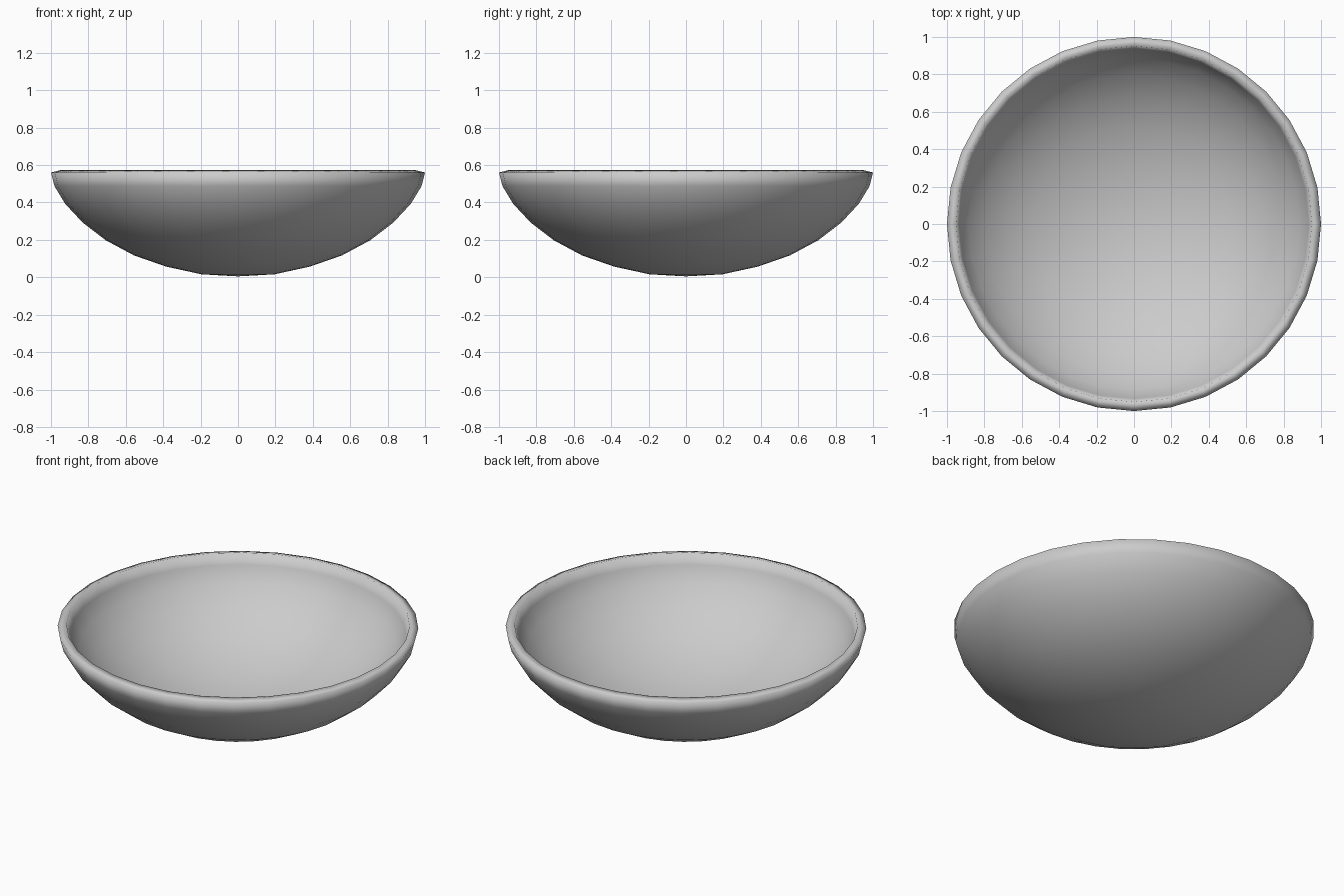
import bpy, bmesh, math

if "Cube" in bpy.data.objects:
    bpy.data.objects.remove(bpy.data.objects["Cube"])

SEGMENTS = 32
WALL = 0.05

# Outer bowl profile (radius, height), from base centre to rim
profile = [(0, 0.005), (0.195, 0.016), (0.383, 0.057), (0.556, 0.117),
           (0.707, 0.198), (0.831, 0.293), (0.924, 0.393), (0.981, 0.487),
           (1.0, 0.56)]

# Spin the profile into a single-skin shell
bm = bmesh.new()
verts = [bm.verts.new((r, 0, z)) for r, z in profile]
edges = [bm.edges.new(pair) for pair in zip(verts, verts[1:])]
bmesh.ops.spin(bm, geom=verts + edges, cent=(0, 0, 0), axis=(0, 0, 1),
               angle=math.tau, steps=SEGMENTS, use_duplicate=False)
bmesh.ops.remove_doubles(bm, verts=bm.verts, dist=0.0005)
bmesh.ops.recalc_face_normals(bm, faces=bm.faces)
# Make the shell's normals point outwards (down at the base)
bm.normal_update()
if sum(f.normal.z * f.calc_area() for f in bm.faces) > 0:
    bmesh.ops.reverse_faces(bm, faces=bm.faces)
for f in bm.faces:
    f.smooth = True

mesh = bpy.data.meshes.new("bowl")
bm.to_mesh(mesh)
bm.free()
bowl = bpy.data.objects.new("bowl", mesh)
bpy.context.collection.objects.link(bowl)

# Wall thickness, inwards from the outer skin, with a closed rim
solid = bowl.modifiers.new("wall", 'SOLIDIFY')
solid.thickness = WALL
solid.offset = -1
solid.use_even_offset = True
